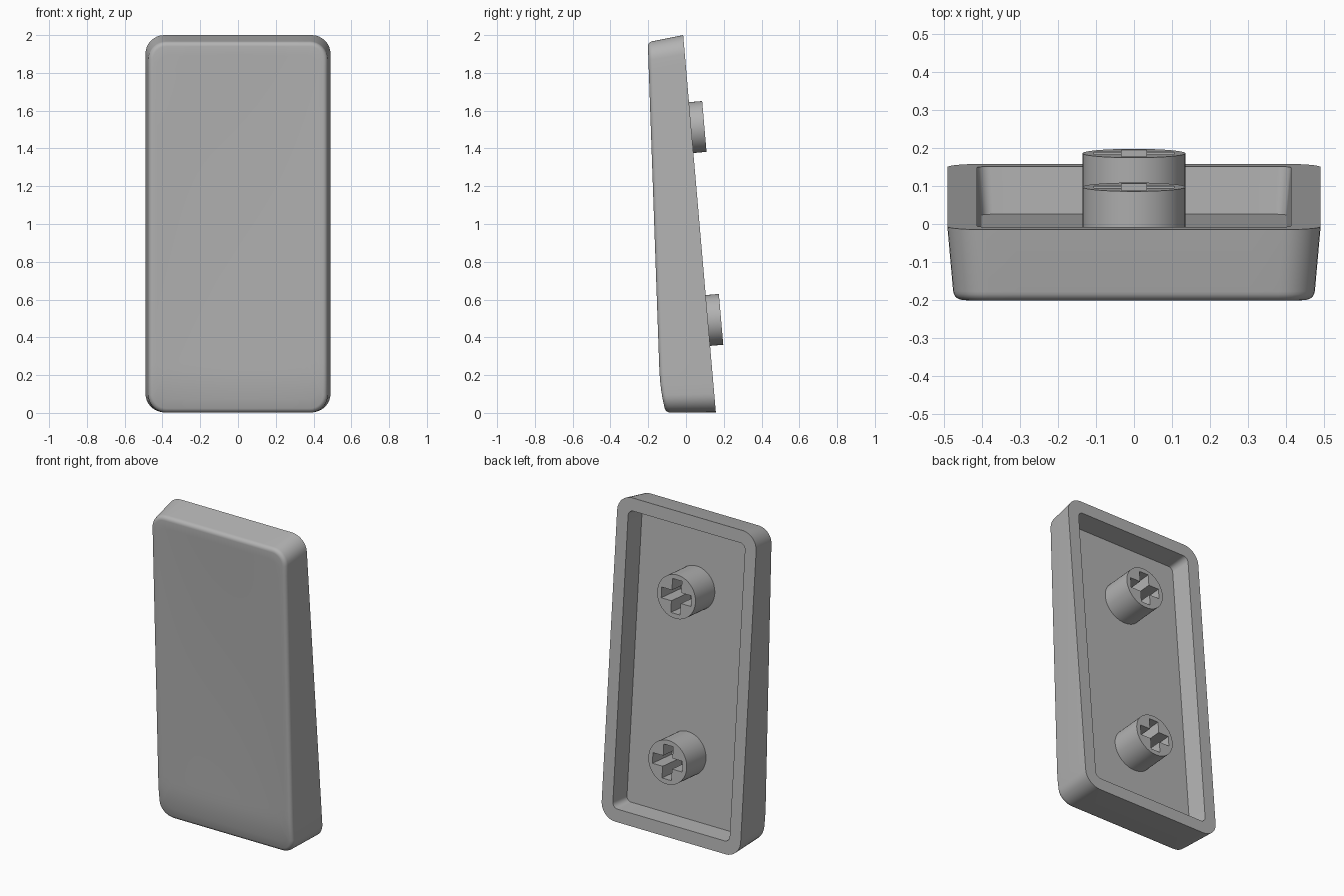
import bpy, bmesh, math
from mathutils import Vector

if "Cube" in bpy.data.objects:
    bpy.data.objects.remove(bpy.data.objects["Cube"])

TILT = math.atan2(0.173, 1.997)
ORIGIN = Vector((0, 0.158, 0.003))
UP = Vector((0, -math.sin(TILT), math.cos(TILT)))      # along the cap
FRONT = Vector((0, -math.cos(TILT), -math.sin(TILT)))  # from rim to face

grey = bpy.data.materials.new("grey plastic")
grey.diffuse_color = (0.45, 0.45, 0.45, 1)
grey.use_nodes = True
grey.node_tree.nodes["Principled BSDF"].inputs["Base Color"].default_value = grey.diffuse_color


def place(x, u, h):
    return Vector((x, 0, 0)) + ORIGIN + UP * u + FRONT * h


def face_height(x, u):
    """Front surface: sloped, curved down at the bottom, shallow dish."""
    h = 0.193 + 0.0512 * (1.921 - u) - 0.5 * max(0, 0.25 - u) ** 2
    dish = max(0, 1 - (x / 0.45) ** 2) * max(0, 1 - ((u - 1) / 0.97) ** 2)
    return h - 0.012 * dish


def outline(hw, u0, u1, rad, corner=8, short=10, long=28):
    """Rounded rectangle as (x, u) points, counter-clockwise."""
    pts = []
    corners = [(hw - rad, u0 + rad, -90), (hw - rad, u1 - rad, 0),
               (-hw + rad, u1 - rad, 90), (-hw + rad, u0 + rad, 180)]
    for i, (cx, cu, a0) in enumerate(corners):
        for k in range(corner + 1):
            a = math.radians(a0 + 90 * k / corner)
            pts.append((cx + rad * math.cos(a), cu + rad * math.sin(a)))
        # straight run to the next corner
        a = math.radians(a0 + 90)
        nx, nu, _ = corners[(i + 1) % 4]
        end = (nx + rad * math.cos(a), nu + rad * math.sin(a))
        start, n = pts[-1], (long if i % 2 == 0 else short)
        for k in range(1, n):
            t = k / n
            pts.append((start[0] + (end[0] - start[0]) * t,
                        start[1] + (end[1] - start[1]) * t))
    return pts


def finish(bm, name):
    bmesh.ops.recalc_face_normals(bm, faces=bm.faces)
    mesh = bpy.data.meshes.new(name)
    bm.to_mesh(mesh)
    bm.free()
    mesh.materials.append(grey)
    ob = bpy.data.objects.new(name, mesh)
    bpy.context.collection.objects.link(ob)
    bpy.ops.object.select_all(action='DESELECT')
    ob.select_set(True)
    bpy.context.view_layer.objects.active = ob
    bpy.ops.object.shade_smooth_by_angle(angle=math.radians(30))


def make_cap():
    bm = bmesh.new()
    rings = []

    def ring(pts, height):
        rings.append([bm.verts.new(place(x, u, height(x, u))) for x, u in pts])

    # cavity floor, cavity rim, outer rim
    ring(outline(0.40, 0.09, 1.915, 0.03), lambda x, u: 0.125)
    ring(outline(0.412, 0.08, 1.925, 0.035), lambda x, u: 0)
    ring(outline(0.49, 0, 2.0045, 0.1), lambda x, u: 0)
    # rounded front edge
    r = 0.025
    for k in range(6):
        a = math.pi / 2 * k / 5
        d = r * (1 - math.cos(a))
        drop = r * (1 - math.sin(a))
        ring(outline(0.475 - d, 0.019 + d, 1.986 - d, 0.095 - d),
             lambda x, u: face_height(x, u) - drop)
    # dished front face
    edge = outline(0.45, 0.044, 1.961, 0.07)
    for k in range(1, 20):
        s = 1 - k / 20
        ring([(x * s, 1.0 + (u - 1.0) * s) for x, u in edge], face_height)
    n = len(edge)
    for a, b in zip(rings, rings[1:]):
        for i in range(n):
            j = (i + 1) % n
            bm.faces.new((a[i], a[j], b[j], b[i]))
    bm.faces.new(rings[0])
    centre = bm.verts.new(place(0, 1, face_height(0, 1)))
    for i in range(n):
        bm.faces.new((rings[-1][i], rings[-1][(i + 1) % n], centre))
    finish(bm, "cap_shell")


def make_stem(name, u):
    """Round post with a cross-shaped socket."""
    bm = bmesh.new()
    rad, arm, w, seg = 0.135, 0.105, 0.033, 48
    circle = [(rad * math.cos(2 * math.pi * i / seg),
               rad * math.sin(2 * math.pi * i / seg)) for i in range(seg)]
    cross = []
    for q in range(4):
        c, s = round(math.cos(q * math.pi / 2)), round(math.sin(q * math.pi / 2))
        for x, y in ((arm, -w), (arm, w), (w, w)):
            cross.append((x * c - y * s, x * s + y * c))
    edges = []
    for loop in (circle, cross):
        vs = [bm.verts.new(place(x, u + y, -0.07)) for x, y in loop]
        edges += [bm.edges.new((vs[i - 1], vs[i])) for i in range(len(vs))]
    bmesh.ops.triangle_fill(bm, edges=edges, use_beauty=True)
    # walls down to the cavity floor
    ext = bmesh.ops.extrude_edge_only(bm, edges=edges)
    moved = [g for g in ext["geom"] if isinstance(g, bmesh.types.BMVert)]
    bmesh.ops.translate(bm, verts=moved, vec=FRONT * 0.196)
    finish(bm, name)


make_cap()
make_stem("upper_stem", 1.513)
make_stem("lower_stem", 0.488)
